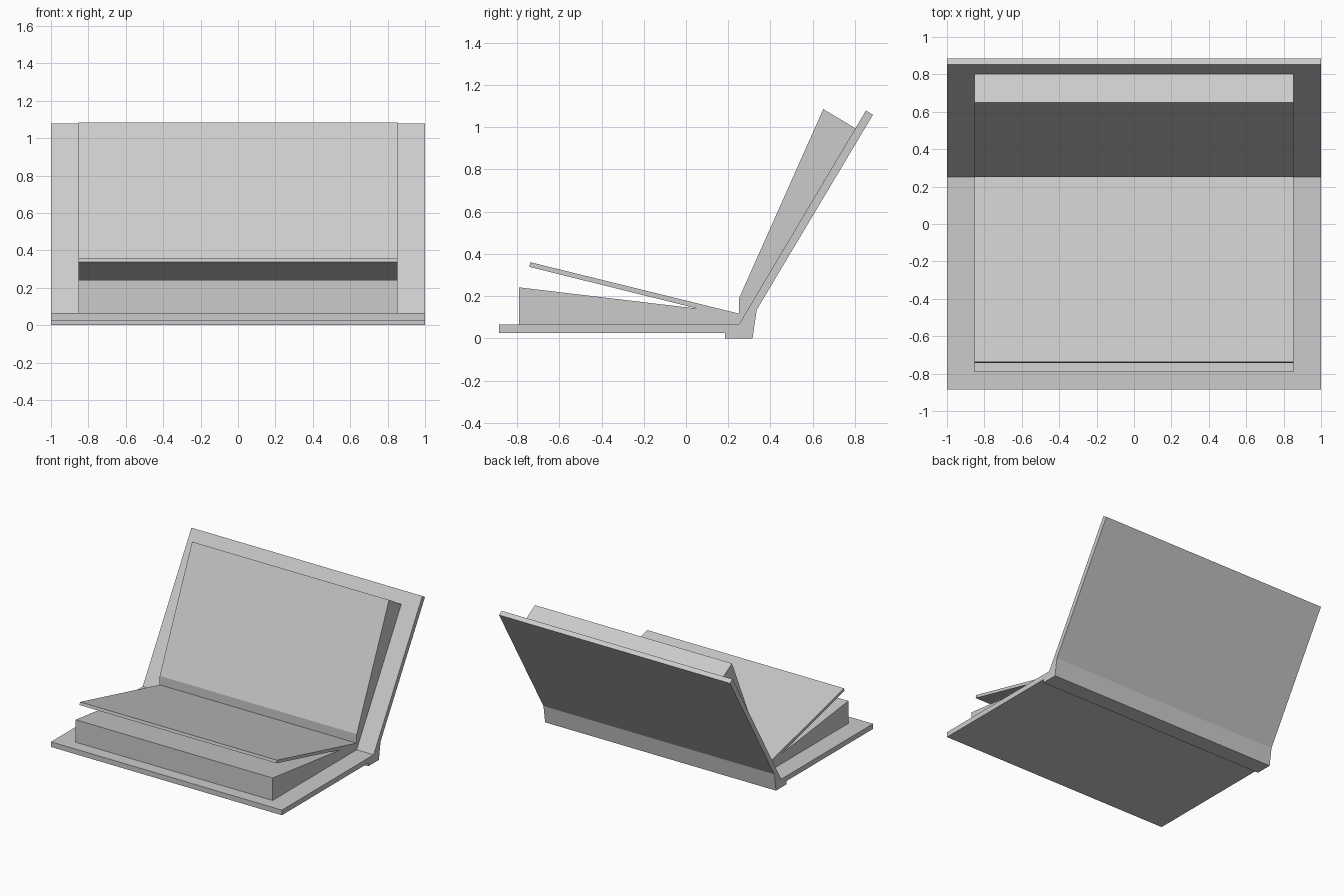
import bpy
import bmesh

if "Cube" in bpy.data.objects:
    bpy.data.objects.remove(bpy.data.objects["Cube"])


def extrude_profile(name, profile, half_width):
    """Extrude a closed (y, z) side profile symmetrically across x."""
    bm = bmesh.new()
    face = bm.faces.new([bm.verts.new((-half_width, y, z)) for y, z in profile])
    swept = bmesh.ops.extrude_face_region(bm, geom=[face])["geom"]
    verts = [v for v in swept if isinstance(v, bmesh.types.BMVert)]
    bmesh.ops.translate(bm, verts=verts, vec=(2 * half_width, 0, 0))
    bmesh.ops.recalc_face_normals(bm, faces=bm.faces[:])
    mesh = bpy.data.meshes.new(name)
    bm.to_mesh(mesh)
    bm.free()
    obj = bpy.data.objects.new(name, mesh)
    bpy.context.collection.objects.link(obj)
    return obj


COVER_HALF, PAGE_HALF = 1.0, 0.853

# Cover: flat front board, spine and raised back board in one profile
extrude_profile("book_cover", [
    (-0.885, 0.025), (0.185, 0.025), (0.185, 0.0), (0.315, 0.0),
    (0.335, 0.135), (0.885, 1.058), (0.852, 1.078), (0.25, 0.065),
    (-0.885, 0.065)], COVER_HALF)

# Page block lying on the flat board
extrude_profile("lower_pages", [
    (-0.79, 0.065), (0.25, 0.065), (0.25, 0.117), (-0.79, 0.241)], PAGE_HALF)

# Page block leaning on the raised board
extrude_profile("upper_pages", [
    (0.25, 0.065), (0.802, 0.994), (0.65, 1.085), (0.25, 0.187)], PAGE_HALF)

# Lifted page sheaf
extrude_profile("lifted_page", [
    (-0.742, 0.338), (0.25, 0.092), (0.25, 0.117), (-0.737, 0.36)], PAGE_HALF)
